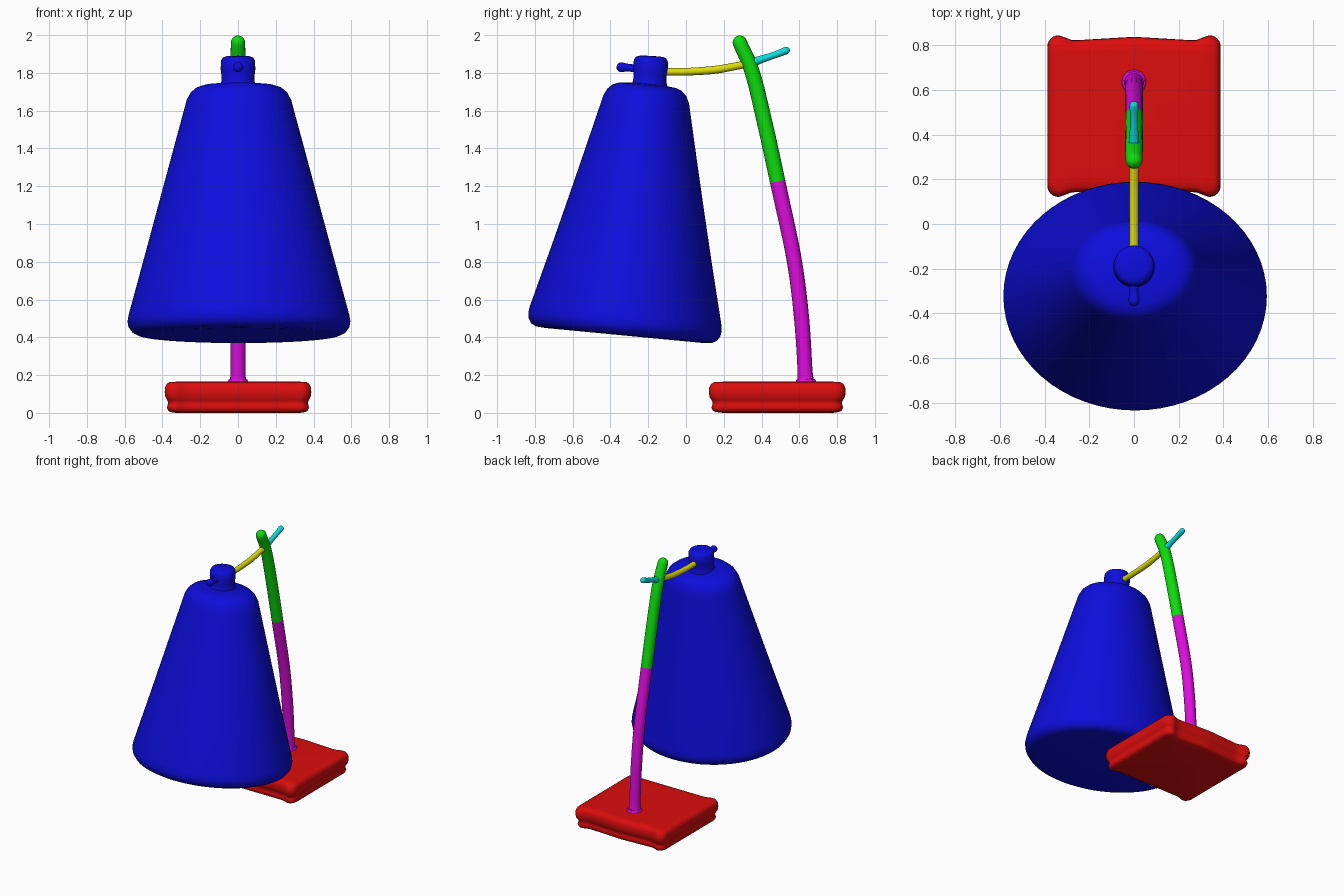
import bpy, bmesh
from math import sin, cos, pi, radians
from mathutils import Vector, Matrix

cube = bpy.data.objects.get("Cube")
if cube:
    bpy.data.objects.remove(cube, do_unlink=True)

LOW, HIGH = 0.004, 0.72


def material(name, r, g, b):
    m = bpy.data.materials.new(name)
    m.use_nodes = True
    col = [HIGH if c else LOW for c in (r, g, b)] + [1]
    m.diffuse_color = col
    m.node_tree.nodes["Principled BSDF"].inputs["Base Color"].default_value = col
    return m


red = material("red", 1, 0, 0)
green = material("green", 0, 1, 0)
blue = material("blue", 0, 0, 1)
yellow = material("yellow", 1, 1, 0)
cyan = material("cyan", 0, 1, 1)
magenta = material("magenta", 1, 0, 1)


def loft(name, rings, mat, angle=50):
    """Skin a list of equal-sized point rings and cap both ends."""
    bm = bmesh.new()
    rows = [[bm.verts.new(p) for p in ring] for ring in rings]
    n = len(rows[0])
    for a, b in zip(rows, rows[1:]):
        for i in range(n):
            j = (i + 1) % n
            bm.faces.new((a[i], a[j], b[j], b[i]))
    bm.faces.new(rows[0][::-1])
    bm.faces.new(rows[-1])
    bmesh.ops.recalc_face_normals(bm, faces=bm.faces)
    me = bpy.data.meshes.new(name)
    bm.to_mesh(me)
    bm.free()
    me.materials.append(mat)
    ob = bpy.data.objects.new(name, me)
    bpy.context.collection.objects.link(ob)
    bpy.ops.object.select_all(action="DESELECT")
    ob.select_set(True)
    bpy.context.view_layer.objects.active = ob
    bpy.ops.object.shade_smooth_by_angle(angle=radians(angle))
    return ob


def spline(pts, steps=6):
    """Smooth curve through tuples of any length (Catmull-Rom)."""
    p = [Vector(q) for q in pts]
    p = [2 * p[0] - p[1]] + p + [2 * p[-1] - p[-2]]
    out = []
    for a, b, c, d in zip(p, p[1:], p[2:], p[3:]):
        for k in range(steps):
            t = k / steps
            out.append(0.5 * (2 * b + (c - a) * t + (2 * a - 5 * b + 4 * c - d) * t * t
                              + (3 * b - a - 3 * c + d) * t ** 3))
    return out + [p[-2]]


def tube(name, path, mat, round_end=True, sides=20):
    """Round rod in the x = 0 plane; path holds (y, z, radius)."""
    pts = spline(path)
    rings = []

    def ring(c, tan, r):
        side = Vector((0, -tan.z, tan.y))
        rings.append([c + r * (cos(a) * Vector((1, 0, 0)) + sin(a) * side)
                      for a in (2 * pi * i / sides for i in range(sides))])

    for i, p in enumerate(pts):
        q, s = pts[max(i - 1, 0)], pts[min(i + 1, len(pts) - 1)]
        tan = Vector((0, s[0] - q[0], s[1] - q[1])).normalized()
        ring(Vector((0, p[0], p[1])), tan, p[2])
    if round_end:
        c, r = Vector((0, p[0], p[1])), p[2]
        for k in range(1, 6):
            a = pi / 2 * k / 5.3
            ring(c + tan * r * sin(a), tan, r * cos(a))
    return loft(name, rings, mat)


def turned(name, profile, mat, place, squash=lambda t: 1, sides=64):
    """Turned body from (radius, height) pairs, with a squash in depth."""
    rings = [[place @ Vector((r * cos(a), r * squash(t) * sin(a), t))
              for a in (2 * pi * i / sides for i in range(sides))] for r, t in profile]
    return loft(name, rings, mat)


# Lampshade: oval tapered body with rounded rim and shoulder, leaning back
tilt = Matrix.Translation((0.005, -0.33, 0.41)) @ Matrix.Rotation(-0.095, 4, "X")
shade_profile = [(0.48, 0), (0.535, 0.004), (0.565, 0.018), (0.585, 0.045), (0.59, 0.075),
                 (0.584, 0.11), (0.50, 0.42), (0.425, 0.70), (0.35, 0.98), (0.288, 1.21),
                 (0.276, 1.255), (0.255, 1.292), (0.225, 1.317), (0.185, 1.330), (0.09, 1.338)]
turned("lampshade", shade_profile, blue, tilt, lambda t: 0.875 - 0.05 * t / 1.3)

# Socket cap on top of the shade, with its switch knob
cap_place = Matrix.Translation((0, -0.195, 1.69)) @ Matrix.Rotation(-0.05, 4, "X")
cap_profile = [(0.11, 0), (0.096, 0.04), (0.088, 0.065), (0.088, 0.10), (0.092, 0.13),
               (0.09, 0.175), (0.08, 0.192), (0.06, 0.198), (0.02, 0.2)]
turned("socket_cap", cap_profile, blue, cap_place, sides=40)
tube("switch_knob", [(-0.24, 1.82, 0.024), (-0.30, 1.827, 0.02), (-0.342, 1.83, 0.026)], blue)

# Pole in two sections, with a flared foot
joint = (0.485, 1.225, 0.041)
tube("lower_pole", [(0.635, 0.15, 0.062), (0.633, 0.175, 0.05), (0.631, 0.21, 0.04),
                    (0.612, 0.5, 0.04), (0.571, 0.82, 0.04), joint], magenta, False)
tube("upper_pole", [joint, (0.425, 1.5, 0.041), (0.352, 1.8, 0.04), (0.285, 1.96, 0.038)], green)

# Arm carrying the shade and the lever behind the pole
tube("shade_arm", [(-0.14, 1.806, 0.02), (0.0, 1.806, 0.02), (0.15, 1.816, 0.021),
                   (0.26, 1.835, 0.02), (0.34, 1.85, 0.02)], yellow)
tube("rear_lever", [(0.34, 1.85, 0.026), (0.40, 1.872, 0.02), (0.47, 1.895, 0.018),
                    (0.53, 1.918, 0.02)], cyan)


# Base: moulded slab with a groove around it and slightly swollen corners
def base_ring(inset, z, steps=24, corner=0.05):
    hx, hy = 0.388 - inset, 0.362 - inset
    ring = []
    corners = [(1, 1), (-1, 1), (-1, -1), (1, -1)]
    for k, (sx, sy) in enumerate(corners):
        cx, cy = sx * (hx - corner), sy * (hy - corner)
        arc = [(cx + corner * cos(a), cy + corner * sin(a))
               for a in (pi / 2 * (k + i / 6) for i in range(7))]
        tx, ty = corners[(k + 1) % 4]
        a = pi / 2 * (k + 1)
        end = (tx * (hx - corner) + corner * cos(a), ty * (hy - corner) + corner * sin(a))
        x0, y0 = arc[-1]
        ring += arc + [(x0 + (end[0] - x0) * i / steps, y0 + (end[1] - y0) * i / steps)
                       for i in range(1, steps)]
    out = []
    for x, y in ring:
        u = min(max((0.34 - abs(x)) / 0.07, 0), 1)
        dip = 0.022 * u * u * (3 - 2 * u)
        if y > 0:
            dip *= 1 - 0.7 * max(0, 1 - abs(x) / 0.26)
        out.append(Vector((x, 0.483 + y * (1 - dip / 0.362), z)))
    return out


base_profile = [(0.06, 0.004), (0.03, 0.005), (0.018, 0.012), (0.012, 0.028), (0.016, 0.043),
                (0.018, 0.055), (0.012, 0.068), (0.003, 0.085), (0, 0.11), (0.002, 0.135),
                (0.010, 0.153), (0.025, 0.163), (0.06, 0.165)]
base_profile[0] = (0.06, 0)
loft("base", [base_ring(i, z) for i, z in base_profile], red)
